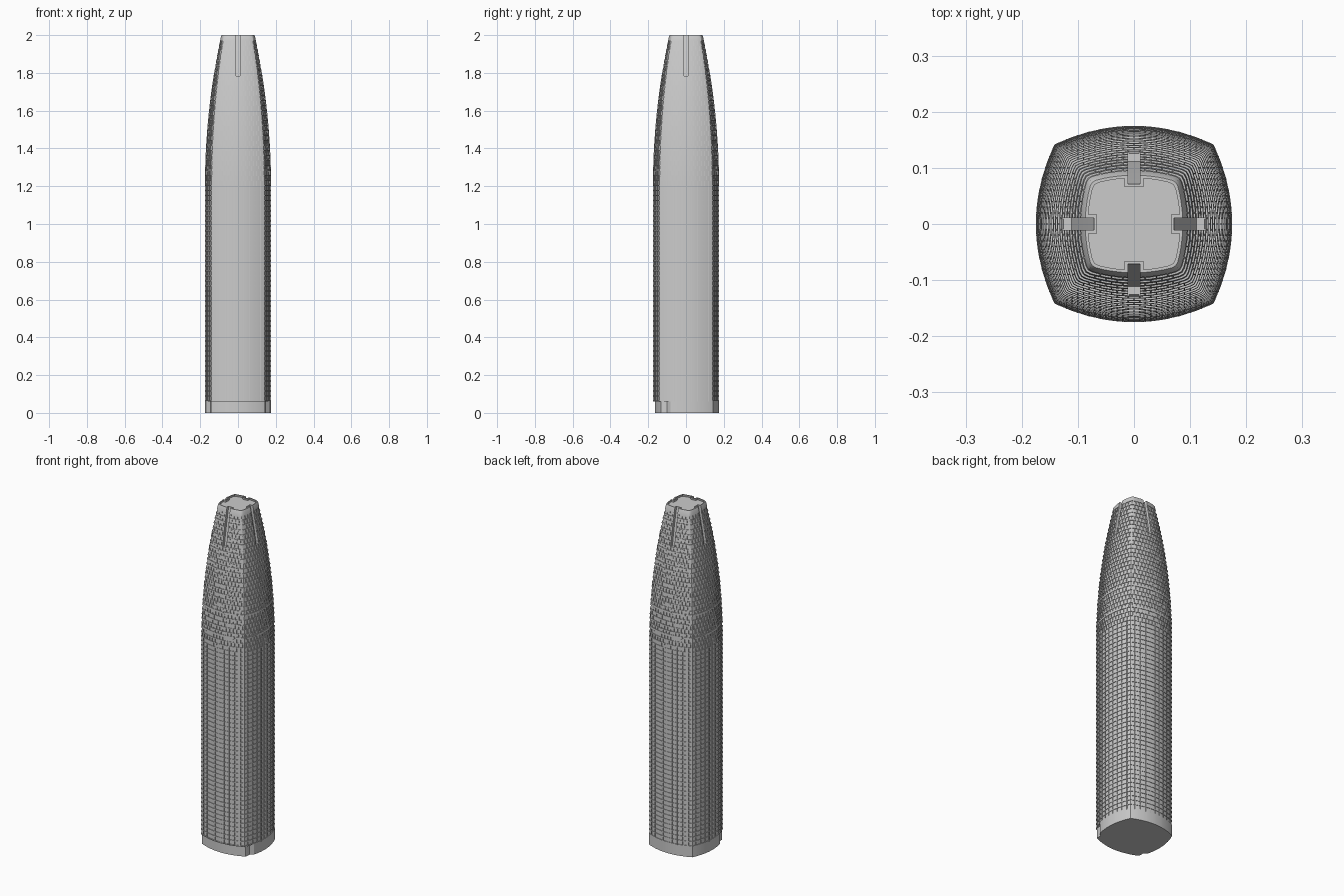
import bpy, bmesh, math
from mathutils import Matrix, Vector

cube = bpy.data.objects.get("Cube")
if cube:
    bpy.data.objects.remove(cube, do_unlink=True)

GREY = (0.6, 0.6, 0.6, 1)
grey = bpy.data.materials.new("facade_grey")
grey.use_nodes = True
grey.diffuse_color = GREY
grey.node_tree.nodes["Principled BSDF"].inputs["Base Color"].default_value = GREY

HALF, BASE, SHOULDER, CROWN, TOP = 0.175, 0.06, 1.2, 1.97, 2.0
SHAFT_FLOORS, CROWN_FLOORS, SLOT_FLOOR = 43, 29, 22
LEDGE, INSET = 0.006, 0.003
SLOT_W, SLOT_D = 0.011, 0.018


def taper(z):
    return max(0, (z - SHOULDER) / (TOP - SHOULDER)) ** 2


def shape(z, inset=0):
    """Half width, side end and corner height of the plan at height z."""
    k = taper(z)
    h = HALF - 0.086 * k
    s = h - inset
    return s, s * (0.79 - 0.02 * k), s * (0.82 + 0.08 * k)


def bow(x, h, end, corner):
    return h - (h - corner) * (x / end) ** 2


def ring(z, inset=0, slot=False, width=SLOT_W, back=SLOT_D):
    """Bowed square with cut corners and an optional slot in each side."""
    h, end, corner = shape(z, inset)
    arm = [t * end for t in (1, 0.8, 0.6, 0.4, 0.3)]
    side = [(-x, bow(x, h, end, corner)) for x in arm]
    edge = bow(width, h, end, corner)
    floor = h + inset - back if slot else edge
    side += [(-width, edge), (-width, floor), (width, floor), (width, edge)]
    side += [(x, bow(x, h, end, corner)) for x in reversed(arm)]
    mid = (end + corner) / 2 + 0.15 * (corner - end)
    side.append((mid, mid))
    return [Matrix.Rotation(-q * math.pi / 2, 3, 'Z') @ Vector((x, y, z))
            for q in range(4) for x, y in side]


def finish(name, bm, smooth=True):
    bmesh.ops.remove_doubles(bm, verts=bm.verts, dist=1e-5)
    bmesh.ops.recalc_face_normals(bm, faces=bm.faces)
    mesh = bpy.data.meshes.new(name)
    bm.to_mesh(mesh)
    bm.free()
    mesh.materials.append(grey)
    ob = bpy.data.objects.new(name, mesh)
    bpy.context.collection.objects.link(ob)
    if smooth:
        bpy.ops.object.select_all(action='DESELECT')
        ob.select_set(True)
        bpy.context.view_layer.objects.active = ob
        bpy.ops.object.shade_smooth_by_angle(angle=math.radians(30))
    return ob


def loft(name, rings):
    bm = bmesh.new()
    loops = [[bm.verts.new(p) for p in r] for r in rings]
    for a, b in zip(loops, loops[1:]):
        for i in range(len(a)):
            j = (i + 1) % len(a)
            bm.faces.new((a[i], a[j], b[j], b[i]))
    bm.faces.new(loops[0])
    bm.faces.new(loops[-1])
    return finish(name, bm)


def add_fin(bm, x, z0, z1, half=0.0012):
    """Thin upright blade that follows the wall, on all four sides."""
    for q in range(4):
        turn = Matrix.Rotation(q * math.pi / 2, 3, 'Z')
        v = []
        for z in (z0, z1):
            y = bow(abs(x), *shape(z))
            for dx, dy in ((-half, -0.005), (half, -0.005), (half, 0), (-half, 0)):
                v.append(bm.verts.new(turn @ Vector((x + dx, y + dy, z))))
        for f in ((0, 1, 2, 3), (4, 5, 6, 7), (0, 1, 5, 4),
                  (1, 2, 6, 5), (2, 3, 7, 6), (3, 0, 4, 7)):
            bm.faces.new([v[i] for i in f])


# Floor levels
shaft_step = (SHOULDER - BASE) / SHAFT_FLOORS
crown_step = (CROWN - SHOULDER) / CROWN_FLOORS
levels = [BASE + i * shaft_step for i in range(SHAFT_FLOORS)]
levels += [SHOULDER + i * crown_step for i in range(CROWN_FLOORS + 1)]
slot_start = SHAFT_FLOORS + SLOT_FLOOR

# Tower wall: a sunshade ledge and a recessed window band on each floor
rings = []
for i, (z0, z1) in enumerate(zip(levels, levels[1:])):
    slot = i >= slot_start
    belt = any(z0 <= b < z1 for b in (1.29, 1.43))
    zl = z0 + LEDGE * (2 if belt else 1)
    rings += [ring(z0, 0, slot), ring(zl, 0, slot),
              ring(zl, INSET, slot), ring(z1, INSET, slot)]

# Parapet and sunken roof
rings += [ring(CROWN, 0, True), ring(TOP - 0.006, 0, True), ring(TOP, 0.002, True),
          ring(TOP, 0.007, True, 0.017, SLOT_D + 0.005),
          ring(TOP - 0.012, 0.007, True, 0.017, SLOT_D + 0.005)]
loft("tower_wall", rings)

# Lobby, set back at the front and its corners
def set_back(p):
    if p.y < -0.1:
        return Vector((max(-0.145, min(0.145, p.x)), p.y + 0.01, p.z))
    return p


loft("lobby", [[set_back(p) for p in ring(z)] for z in (0, BASE)])

# Continuous mullions on the shaft
bm = bmesh.new()
for n in range(-4, 5):
    add_fin(bm, n * 0.03, BASE, SHOULDER)
finish("shaft_mullions", bm, False)

# Short staggered fins on the tapering crown
bm = bmesh.new()
for i in range(CROWN_FLOORS):
    z0, z1 = levels[SHAFT_FLOORS + i], levels[SHAFT_FLOORS + i + 1]
    shift = 0.5 if i % 2 else 0
    for n in range(-8, 9):
        x = (n + shift) * 0.02
        in_slot = i >= SLOT_FLOOR and abs(x) < SLOT_W + 0.002
        if abs(x) < 0.97 * shape(z1)[1] and not in_slot:
            add_fin(bm, x, z0, z1)
finish("crown_fins", bm, False)
